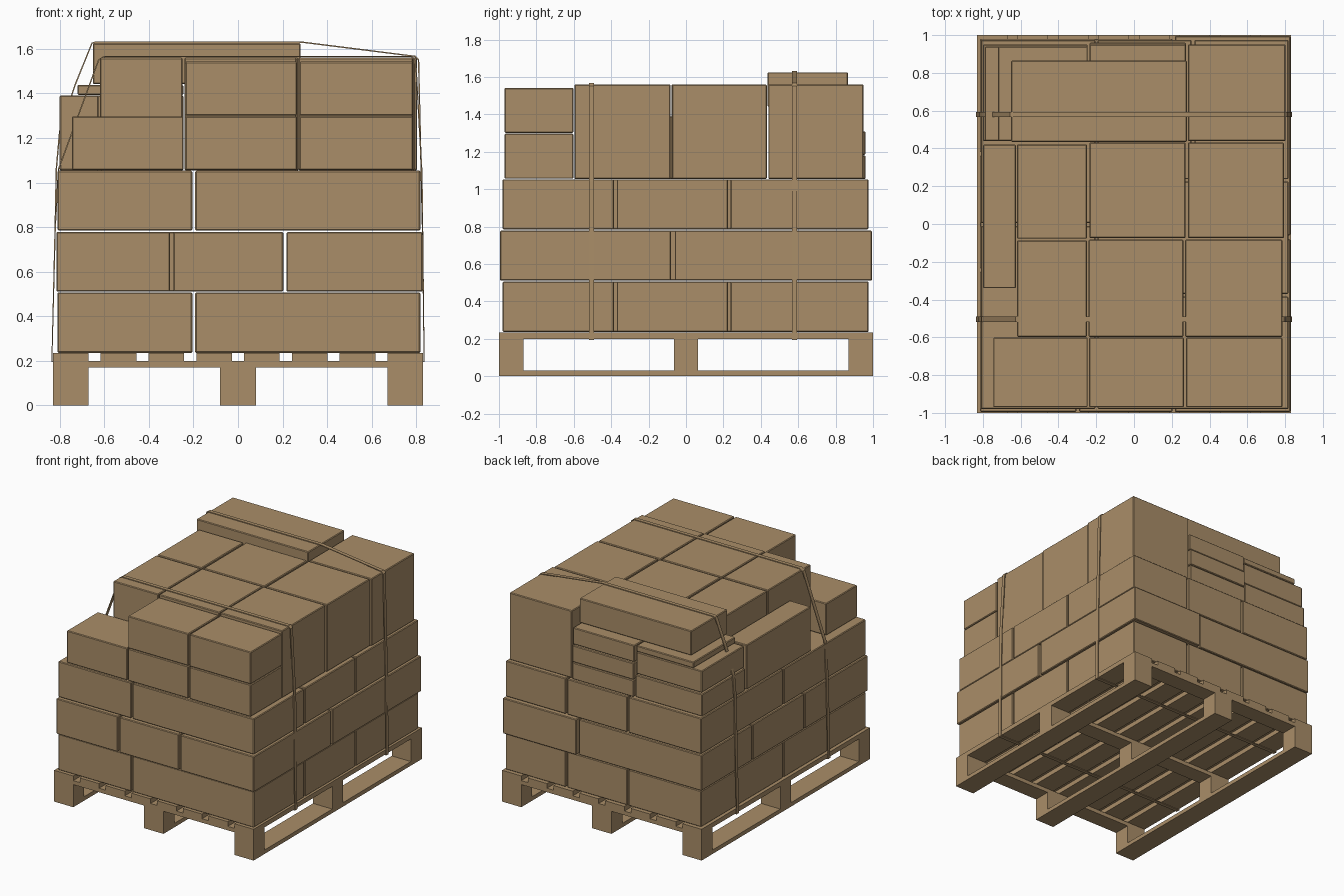
import bpy

def material(name, rgb):
    m = bpy.data.materials.new(name)
    m.diffuse_color = (*rgb, 1)
    return m

CARD = material("cardboard", (0.40, 0.27, 0.14))

def block(name, x0, x1, y0, y1, z0, z1, bevel=0.0):
    """Axis-aligned box from its limits, optionally with softened edges."""
    bpy.ops.mesh.primitive_cube_add(size=1)
    o = bpy.context.object
    o.name = name
    for v in o.data.vertices:
        v.co = ((x0 + x1) / 2 + v.co.x * (x1 - x0),
                (y0 + y1) / 2 + v.co.y * (y1 - y0),
                (z0 + z1) / 2 + v.co.z * (z1 - z0))
    o.data.materials.append(CARD)
    if bevel:
        b = o.modifiers.new("soft_edges", 'BEVEL')
        b.width = bevel
        b.segments = 1
    return o

def carton(name, *limits):
    return block(name, *limits, bevel=0.005)

# Pallet: runners, blocks, cross boards, deck slats
BLOCK_X = [(-0.83, -0.67), (-0.08, 0.08), (0.67, 0.83)]
BLOCK_Y = [(-1.0, -0.87), (-0.065, 0.065), (0.87, 1.0)]
for x0, x1 in BLOCK_X:
    block("pallet_runner", x0, x1, -1, 1, 0, 0.03)
    for y0, y1 in BLOCK_Y:
        block("pallet_block", x0, x1, y0, y1, 0.03, 0.17)
for y0, y1 in BLOCK_Y:
    block("pallet_cross_board", -0.83, 0.83, y0, y1, 0.17, 0.20)
for i in range(8):
    x = -0.75 + i * 1.5 / 7
    block("pallet_deck_slat", x - 0.08, x + 0.08, -1, 1, 0.20, 0.235)

# Three full carton layers; the middle one is the pattern turned half round
PATTERN = [(-0.81, -0.205, -0.98, -0.01), (-0.81, -0.205, 0.005, 0.975),
           (-0.192, 0.818, -0.98, -0.385), (-0.192, 0.818, -0.37, 0.225),
           (-0.192, 0.305, 0.237, 0.975), (0.32, 0.818, 0.237, 0.975)]
MIDDLE = [(-0.815, -0.305, -0.995, -0.25), (-0.29, 0.203, -0.995, -0.25),
          (-0.815, 0.203, -0.237, 0.365), (-0.815, 0.203, 0.38, 0.98),
          (0.217, 0.828, -0.995, -0.08), (0.217, 0.828, -0.06, 0.995)]
for name, plan, z0, z1 in [("lower_carton", PATTERN, 0.236, 0.507),
                           ("middle_carton", MIDDLE, 0.511, 0.778),
                           ("upper_carton", PATTERN, 0.785, 1.053)]:
    for p in plan:
        carton(name, *p, z0, z1)

# Front row of small cartons, left end only one high
for x0, x1, levels in [(-0.745, -0.245, 1), (-0.237, 0.265, 2), (0.275, 0.785, 2)]:
    for k in range(levels):
        carton("front_carton", x0, x1, -0.97, -0.602, 1.056 + k * 0.245, 1.297 + k * 0.245)

# Tall cartons in the middle and back right
for x0, x1, y0, y1 in [(-0.62, -0.248, -0.597, -0.088), (-0.24, 0.262, -0.597, -0.083),
                       (0.27, 0.785, -0.597, -0.083), (-0.62, -0.248, -0.078, 0.42),
                       (-0.235, 0.272, -0.075, 0.432), (0.285, 0.793, -0.075, 0.432),
                       (0.285, 0.803, 0.44, 0.95)]:
    carton("tall_carton", x0, x1, y0, y1, 1.055, 1.56)

# Long narrow carton on the left side
carton("long_side_carton", -0.80, -0.625, -0.34, 0.42, 1.055, 1.39)

# Flat cartons stacked at the back left
for k in range(3):
    carton("flat_carton", -0.235, 0.275, 0.44, 0.96 - 0.01 * (k == 2),
           1.055 + k * 0.129, 1.18 + k * 0.129)
carton("flat_carton_left", -0.80, -0.245, 0.44, 0.95, 1.055, 1.222)
carton("flat_carton_left", -0.79, -0.245, 0.44, 0.94, 1.227, 1.39)
carton("thin_carton", -0.72, -0.245, 0.44, 0.94, 1.393, 1.438)
carton("top_carton", -0.65, 0.28, 0.435, 0.865, 1.441, 1.625)

# Straps wrapped round the load and under the deck
def strap(name, y, path, width=0.028):
    n = len(path)
    verts = [(x, y + s * width / 2, z) for x, z in path for s in (-1, 1)]
    faces = [(2 * i, 2 * i + 1, (2 * i + 3) % (2 * n), (2 * i + 2) % (2 * n)) for i in range(n)]
    me = bpy.data.meshes.new(name)
    me.from_pydata(verts, [], faces)
    o = bpy.data.objects.new(name, me)
    bpy.context.collection.objects.link(o)
    me.materials.append(CARD)
    s = o.modifiers.new("thickness", 'SOLIDIFY')
    s.thickness = 0.006
    s.offset = 0

strap("front_strap", -0.505, [(-0.835, 0.196), (-0.82, 0.8), (-0.805, 1.06), (-0.625, 1.55),
                              (-0.60, 1.565), (0.78, 1.565), (0.797, 1.55),
                              (0.825, 1.04), (0.835, 0.196)])
strap("back_strap", 0.58, [(-0.835, 0.196), (-0.82, 0.8), (-0.815, 1.06), (-0.80, 1.23),
                           (-0.73, 1.44), (-0.655, 1.625), (-0.64, 1.63), (0.285, 1.63),
                           (0.795, 1.566), (0.81, 1.55), (0.828, 0.78), (0.835, 0.196)])
